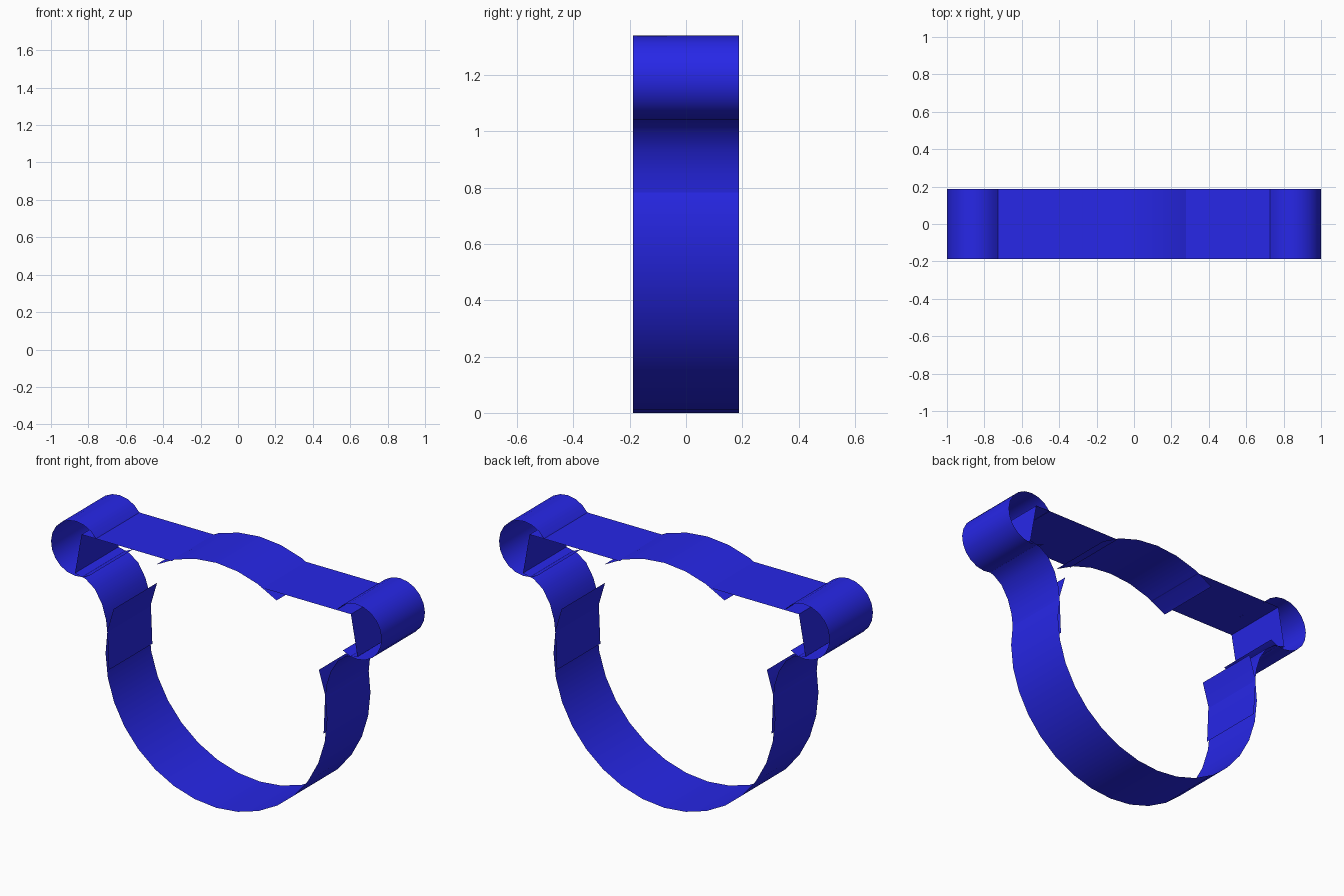
import bpy, bmesh, math

if "Cube" in bpy.data.objects:
    bpy.data.objects.remove(bpy.data.objects["Cube"])

HALF_DEPTH = 0.188

# Blue finish shared by every band
blue = bpy.data.materials.new("blue")
blue.diffuse_color = (0.02, 0.02, 0.8, 1.0)
blue.use_nodes = True
blue.node_tree.nodes["Principled BSDF"].inputs["Base Color"].default_value = blue.diffuse_color


def arc(cx, cz, r, start, end, steps):
    """Points on an arc in the xz plane, angles in degrees."""
    angles = [math.radians(start + (end - start) * i / steps) for i in range(steps + 1)]
    return [(cx + r * math.cos(a), cz + r * math.sin(a)) for a in angles]


def ribbon(name, points):
    """Open, uncapped band: an xz profile swept through the depth."""
    bm = bmesh.new()
    front = [bm.verts.new((x, -HALF_DEPTH, z)) for x, z in points]
    back = [bm.verts.new((x, HALF_DEPTH, z)) for x, z in points]
    for i in range(len(points) - 1):
        bm.faces.new((front[i], front[i + 1], back[i + 1], back[i]))
    mesh = bpy.data.meshes.new(name)
    bm.to_mesh(mesh)
    bm.free()
    mesh.materials.append(blue)
    obj = bpy.data.objects.new(name, mesh)
    bpy.context.collection.objects.link(obj)
    bpy.ops.object.select_all(action='DESELECT')
    obj.select_set(True)
    bpy.context.view_layer.objects.active = obj
    bpy.ops.object.shade_smooth_by_angle(angle=math.radians(40))
    return obj


# Large round body, open at the upper corners
ribbon("body_band", arc(0, 0.67, 0.67, 22, -202, 20))

# Crown arc, its ends dipping just below the top plates
ribbon("crown_band", arc(0, 0.67, 0.67, 123, 57, 6))

# Corner parts, given for the right side and mirrored to the left
neck = [(0.855, 1.055), (0.79, 1.04), (0.735, 1.0), (0.692, 0.93),
        (0.667, 0.85), (0.658, 0.77), (0.65, 0.58)]
corner_parts = {
    "top_plate": [(0.27, 1.277), (0.815, 1.277)],
    "lug_inner_wall": [(0.815, 1.277), (0.855, 1.055)],
    "neck_band": neck,
    "lug_band": arc(0.85, 1.19, 0.15, 145, -124, 15),
}
for name, points in corner_parts.items():
    for side, sign in (("right", 1), ("left", -1)):
        pts = [(sign * x, z) for x, z in points]
        # Reverse the left profile so the normals stay consistent
        ribbon(f"{name}_{side}", pts if sign > 0 else pts[::-1])
